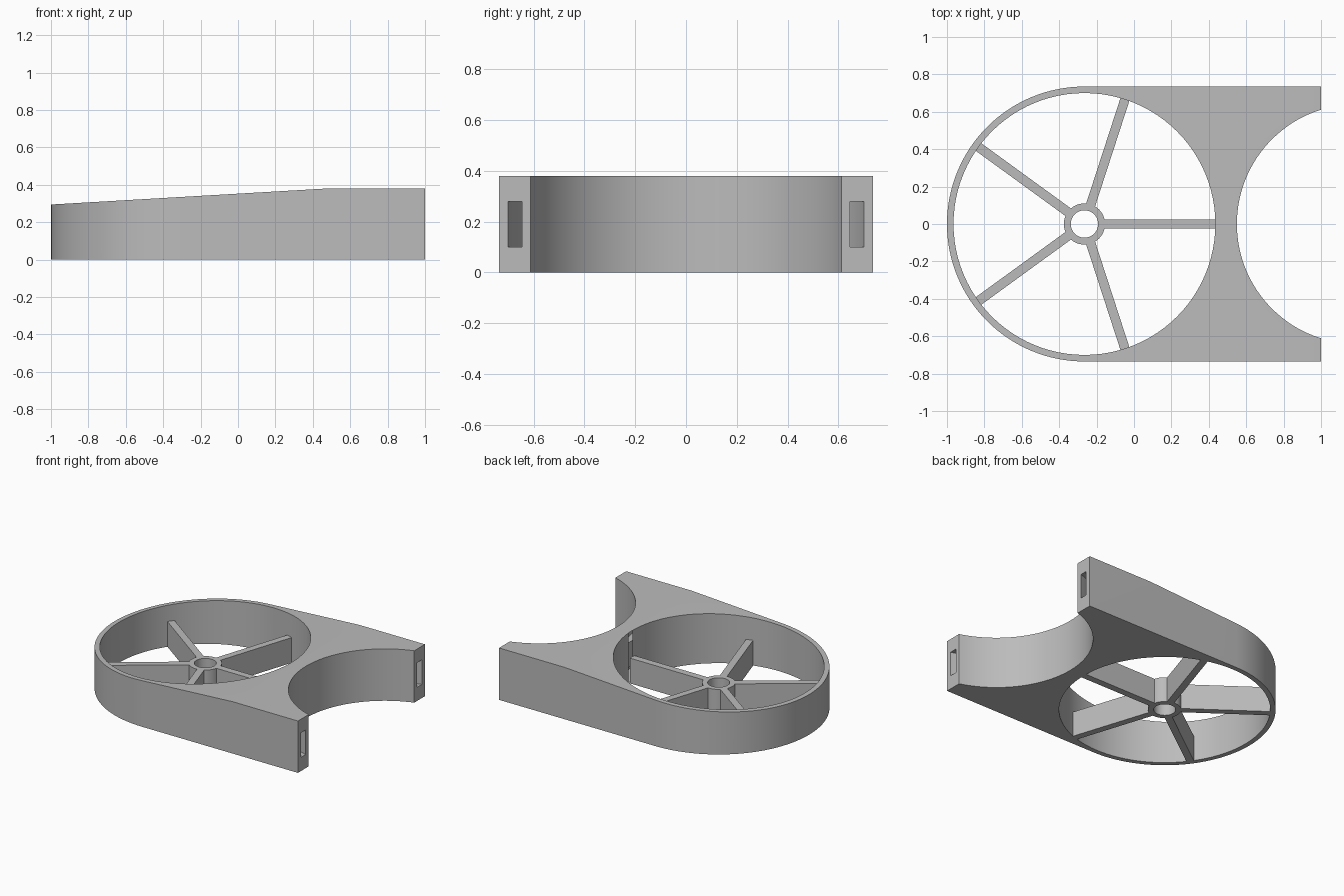
import bpy, bmesh, math
from math import cos, sin, pi, radians

cube = bpy.data.objects.get("Cube")
if cube:
    bpy.data.objects.remove(cube, do_unlink=True)

# Main dimensions
RING_X, RING_OUT, RING_IN = -0.265, 0.735, 0.70
NOTCH_X, NOTCH_R = 1.19, 0.64
HEIGHT, SPOKE_H = 0.38, 0.185

grey = bpy.data.materials.new("plain grey")
grey.use_nodes = True
grey.diffuse_color = (0.5, 0.5, 0.5, 1)
grey.node_tree.nodes["Principled BSDF"].inputs["Base Color"].default_value = (0.5, 0.5, 0.5, 1)


def arc(cx, r, start, end, steps):
    """Points on an arc around (cx, 0), angles in degrees."""
    return [(cx + r * cos(radians(start + (end - start) * i / steps)),
             r * sin(radians(start + (end - start) * i / steps)))
            for i in range(steps + 1)]


def prism(name, outline, low, high, axis="z"):
    """Extrude a flat outline along z, or an x-z outline along y."""
    place = (lambda u, v, w: (u, v, w)) if axis == "z" else (lambda u, v, w: (u, w, v))
    bm = bmesh.new()
    a = [bm.verts.new(place(u, v, low)) for u, v in outline]
    b = [bm.verts.new(place(u, v, high)) for u, v in outline]
    bm.faces.new(a)
    bm.faces.new(b)
    for i in range(len(a)):
        j = (i + 1) % len(a)
        bm.faces.new((a[i], a[j], b[j], b[i]))
    bmesh.ops.recalc_face_normals(bm, faces=bm.faces)
    mesh = bpy.data.meshes.new(name)
    bm.to_mesh(mesh)
    bm.free()
    mesh.materials.append(grey)
    obj = bpy.data.objects.new(name, mesh)
    bpy.context.collection.objects.link(obj)
    return obj


def cut(obj, *cutters):
    """Subtract the cutters, bake the result and discard them."""
    for cutter in cutters:
        mod = obj.modifiers.new("cut", "BOOLEAN")
        mod.operation, mod.solver, mod.object = "DIFFERENCE", "EXACT", cutter
    graph = bpy.context.evaluated_depsgraph_get()
    mesh = bpy.data.meshes.new_from_object(obj.evaluated_get(graph))
    obj.modifiers.clear()
    obj.data = mesh
    for cutter in cutters:
        bpy.data.objects.remove(cutter, do_unlink=True)


def disc(name, r, low, high):
    return prism(name, arc(RING_X, r, 0, 360, 96)[:-1], low, high)


# Body: rounded end, straight sides and a round notch
tip = math.degrees(math.acos((1 - NOTCH_X) / NOTCH_R))
outline = arc(RING_X, RING_OUT, 90, 270, 64)
outline += [(1, -RING_OUT)] + arc(NOTCH_X, NOTCH_R, 360 - tip, tip, 48) + [(1, RING_OUT)]
body = prism("body", outline, 0, HEIGHT)

# Large opening, sloping top and curved strap channel
opening = disc("opening_cutter", RING_IN, -0.1, 0.6)
slope = prism("slope_cutter", [(-1.2, 0.283), (0.47, HEIGHT), (0.47, 0.6), (-1.2, 0.6)],
              -1, 1, "y")
channel = prism("channel_cutter", arc(NOTCH_X, 0.725, 90, 270, 48)
                + arc(NOTCH_X, 0.673, 270, 90, 48), 0.1, 0.28)
cut(body, opening, slope, channel)

# Hub with a bore
hub = disc("hub", 0.11, 0, SPOKE_H)
cut(hub, disc("bore_cutter", 0.073, -0.1, 0.4))

# Five spokes
for i in range(5):
    spoke = prism(f"spoke_{i + 1}", [(0.105, -0.025), (0.703, -0.025),
                                     (0.703, 0.025), (0.105, 0.025)], 0, SPOKE_H)
    spoke.location.x = RING_X
    spoke.rotation_euler.z = i * 2 * pi / 5

# Smooth the curved walls, keep the edges sharp
bpy.ops.object.select_all(action="DESELECT")
for obj in (body, hub):
    obj.select_set(True)
bpy.context.view_layer.objects.active = body
bpy.ops.object.shade_smooth_by_angle(angle=radians(30))
